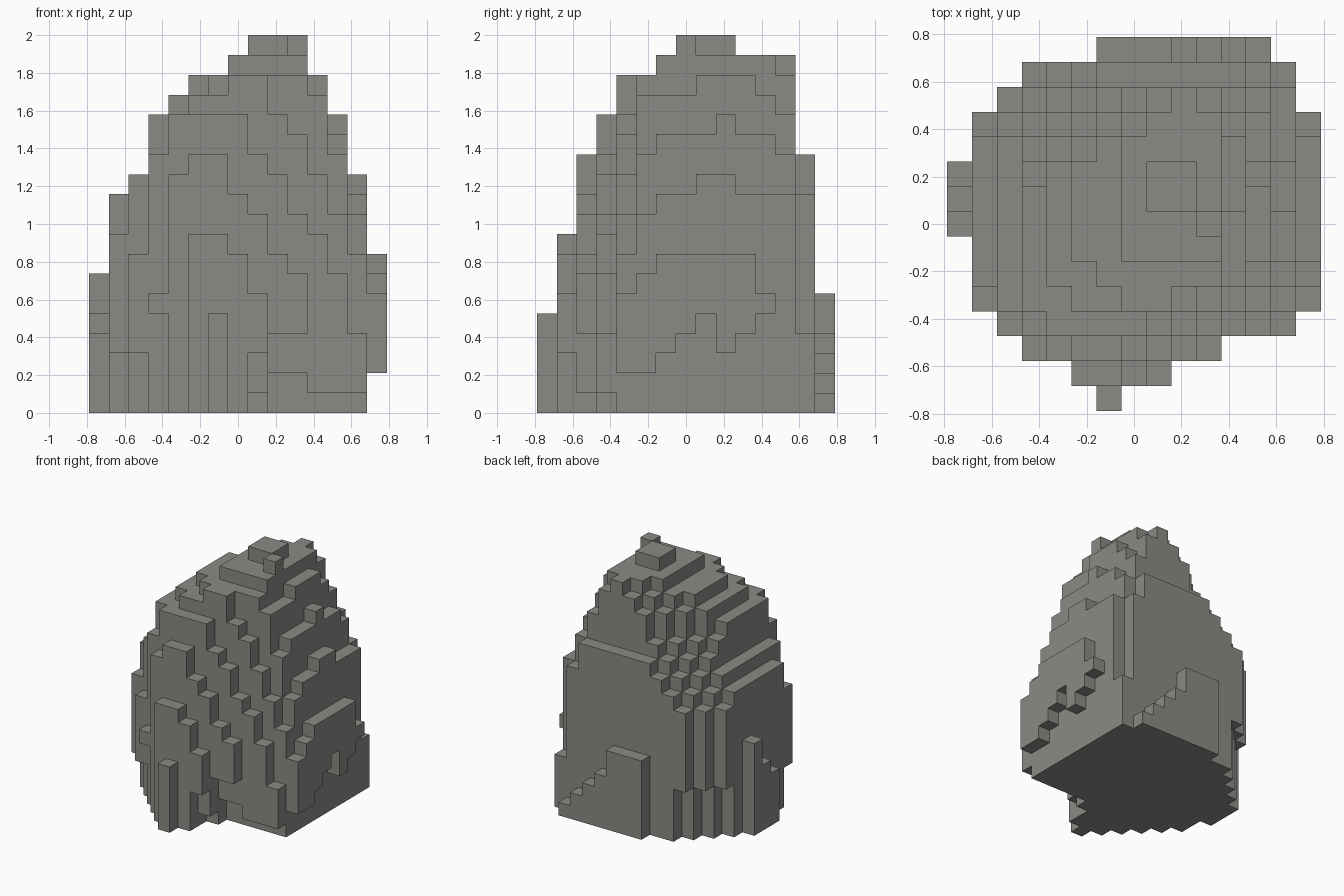
import bpy, bmesh

if "Cube" in bpy.data.objects:
    bpy.data.objects.remove(bpy.data.objects["Cube"])

CELL = 2 / 19          # block size: 19 layers high, 15 x 15 in plan
N, H = 15, 19


def runs(*pairs):
    """Expand (value, count) pairs into a stepped profile."""
    return [v for v, n in pairs for _ in range(n)]


# Silhouette profiles, in blocks: front and side limits per layer
X_MIN = runs((0, 7), (1, 4), (2, 1), (3, 3), (4, 1), (5, 1), (7, 1), (8, 1))
X_MAX = runs((13, 2), (14, 6), (13, 4), (12, 3), (11, 2), (10, 2))
Y_MIN = runs((0, 5), (1, 4), (2, 4), (3, 2), (4, 2), (6, 1), (7, 1))
Y_MAX = runs((14, 6), (13, 7), (12, 5), (9, 1))
# Plan limits per row, front to back
ROW_MIN = [6, 5, 3, 2, 1, 1, 1, 0, 0, 0, 1, 1, 2, 3, 6]
ROW_MAX = [6, 8, 10, 13] + [14] * 8 + [13, 13, 12]
# Lower edge of the slab on the right side, rows 4 to 11
SLAB_FOOT = [2, 2, 3, 4, 5, 3, 4, 5]
# Undercut columns at the front left, and the stepped bump on the left
FRONT_LEFT_FOOT = {(3, 2): 5, (2, 3): 3, (1, 4): 3}
BUMP_TOP = {7: 3, 8: 4, 9: 6}

# Slanted rock facets: a*i + b*j + c*k + d >= 0 is inside
FACETS = [
    (-1.5, 3.5, -1, 14.4),      # front right
    (-2.4, 3.6, -1, 24.2),      # front right corner
    (-3, 1, -1, 43.4),          # right
    (-2.6, 0.333, -1, 42.25),   # upper right
    (-3.2, -0.35, -1, 55.89),   # upper back right
    (-2.3, -1, -1, 51.95),      # upper back right corner
    (-7, -7, -1, 185),          # back right corner
    (1, 1.2, -0.17, -4.4),      # front left
    (1, 1, -2, 21.0),           # upper front left
    (1, -1, -0.83, 17.6),       # back left
    (-1.2, -12, -1, 182.7),     # low back slab
]


def inside(i, j, k):
    if not (0 <= i < N and 0 <= j < N and 0 <= k < H):
        return False
    if not (X_MIN[k] <= i <= X_MAX[k] and Y_MIN[k] <= j <= Y_MAX[k]):
        return False
    if not ROW_MIN[j] <= i <= ROW_MAX[j]:
        return False
    # undercut at the front right foot
    if k + 2 * j + 3 * (9 - min(i, 9)) - 8 + (i > 10) < 0:
        return False
    # undercuts at the front left and back left feet
    if k < FRONT_LEFT_FOOT.get((i, j), 0) or (i - j <= -10 and k < 4):
        return False
    # slab on the right side: stepped foot, low back end
    if i == 14 and (k < SLAB_FOOT[j - 4] or (j == 11 and k > 5)):
        return False
    # bump on the left side
    if i == 0 and k > BUMP_TOP[j]:
        return False
    # split peak: a square cap and a single block beside it
    if k == 18 and (i == 10) != (j == 7):
        return False
    return all(a * i + b * j + c * k + d >= -1e-6 for a, b, c, d in FACETS)


# Blocky rock: keep only the outer faces of the filled blocks
bm = bmesh.new()
verts = {}


def corner(p):
    if p not in verts:
        x, y, z = p
        verts[p] = bm.verts.new(((x - N / 2) * CELL, (y - N / 2) * CELL, z * CELL))
    return verts[p]


for i in range(N):
    for j in range(N):
        for k in range(H):
            if not inside(i, j, k):
                continue
            for axis in range(3):
                for side in (0, 1):
                    near = [i, j, k]
                    near[axis] += 2 * side - 1
                    if inside(*near):
                        continue
                    u, v = (axis + 1) % 3, (axis + 2) % 3
                    loop = []
                    for du, dv in ((0, 0), (1, 0), (1, 1), (0, 1)):
                        p = [i, j, k]
                        p[axis] += side
                        p[u] += du
                        p[v] += dv
                        loop.append(corner(tuple(p)))
                    bm.faces.new(loop if side else loop[::-1])

mesh = bpy.data.meshes.new("blocky_rock")
bm.to_mesh(mesh)
bm.free()
stone = bpy.data.materials.new("stone")
stone.diffuse_color = (0.255, 0.26, 0.235, 1)
stone.use_nodes = True
stone.node_tree.nodes["Principled BSDF"].inputs["Base Color"].default_value = stone.diffuse_color
mesh.materials.append(stone)
rock = bpy.data.objects.new("blocky_rock", mesh)
bpy.context.collection.objects.link(rock)
